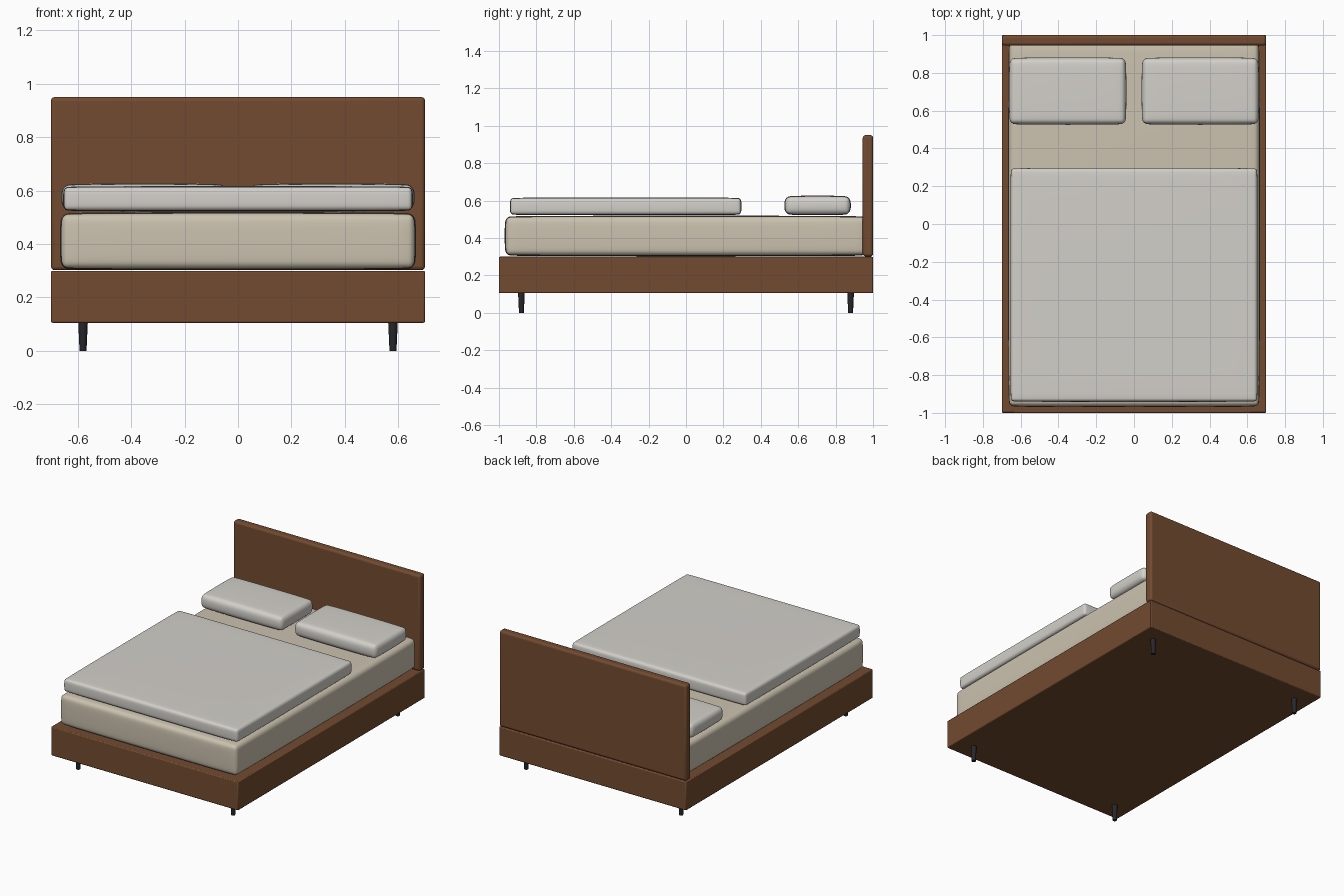
import bpy

if "Cube" in bpy.data.objects:
    bpy.data.objects.remove(bpy.data.objects["Cube"])


def material(name, color):
    m = bpy.data.materials.new(name)
    m.diffuse_color = (*color, 1)
    m.use_nodes = True
    m.node_tree.nodes["Principled BSDF"].inputs["Base Color"].default_value = m.diffuse_color
    return m


wood = material("wood", (0.17, 0.07, 0.03))
cream = material("mattress_fabric", (0.60, 0.54, 0.43))
linen = material("linen", (0.65, 0.63, 0.59))
metal = material("dark_metal", (0.02, 0.02, 0.025))


def box(name, lo, hi, mat, bevel, segments=2, soft=False):
    """Rounded box between two corners; soft adds subdivision for cushions."""
    bpy.ops.mesh.primitive_cube_add(
        size=1, location=[(a + b) / 2 for a, b in zip(lo, hi)])
    ob = bpy.context.object
    ob.name = name
    ob.scale = [b - a for a, b in zip(lo, hi)]
    bpy.ops.object.transform_apply(location=False, rotation=False, scale=True)
    ob.data.materials.append(mat)
    mod = ob.modifiers.new("round", "BEVEL")
    mod.width, mod.segments = bevel, segments
    if soft:
        sub = ob.modifiers.new("soften", "SUBSURF")
        sub.levels = sub.render_levels = 2
        bpy.ops.object.shade_smooth()
    else:
        bpy.ops.object.shade_smooth_by_angle()
    return ob


# Bed base and headboard
box("bed_frame", (-0.70, -1.0, 0.105), (0.70, 1.0, 0.30), wood, 0.006)
box("headboard", (-0.70, 0.945, 0.302), (0.70, 1.0, 0.95), wood, 0.014, 3)

# Bedding
box("mattress", (-0.667, -0.97, 0.302), (0.667, 0.97, 0.52), cream, 0.04, 3, True)
box("blanket", (-0.655, -0.942, 0.522), (0.655, 0.297, 0.617), linen, 0.025, 3, True)

# Pillows and tapered legs, mirrored left and right
for side, s in (("left", -1), ("right", 1)):
    x0, x1 = sorted((s * 0.04, s * 0.662))
    box(f"{side}_pillow", (x0, 0.525, 0.522), (x1, 0.882, 0.627), linen, 0.038, 3, True)
    for end, y in (("front", -0.88), ("back", 0.88)):
        bpy.ops.mesh.primitive_cone_add(
            vertices=16, radius1=0.013, radius2=0.018, depth=0.11,
            location=(s * 0.58, y, 0.055))
        leg = bpy.context.object
        leg.name = f"{end}_{side}_leg"
        leg.data.materials.append(metal)
        bpy.ops.object.shade_smooth_by_angle()
